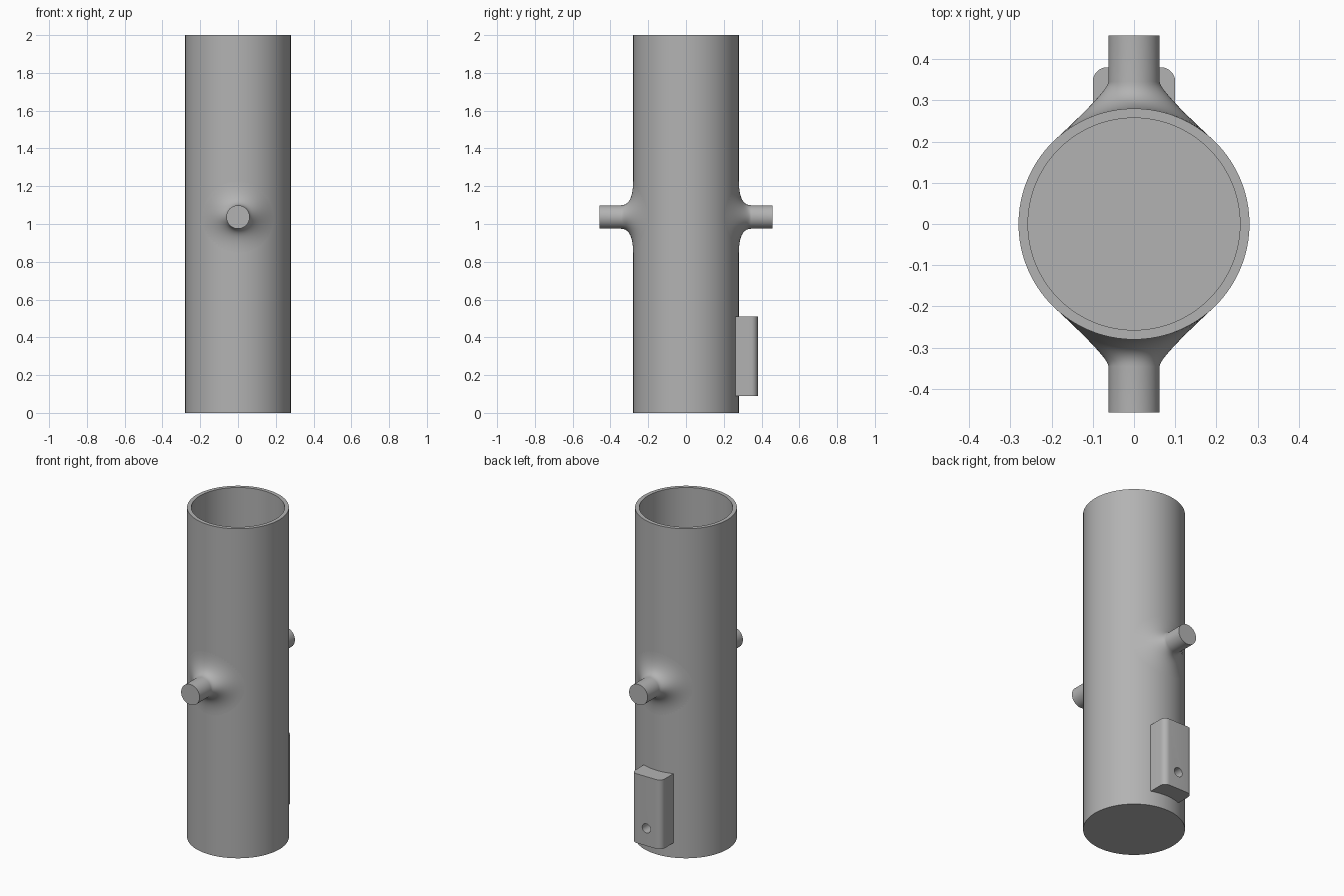
import bpy, bmesh, math
from mathutils import Vector, Matrix

if "Cube" in bpy.data.objects:
    bpy.data.objects.remove(bpy.data.objects["Cube"])

R_OUT, R_IN, FLOOR = 0.28, 0.257, 0.022   # tube radii and floor thickness
AXIS_Z = 1.037                            # trunnion height
R_PIN, R_FOOT = 0.062, 0.19               # trunnion and flare footprint radii
Y_NECK, Y_TIP = 0.345, 0.457              # flare end and trunnion end

grey = bpy.data.materials.new("grey metal")
grey.diffuse_color = (0.45, 0.45, 0.45, 1)
grey.use_nodes = True
grey.node_tree.nodes["Principled BSDF"].inputs["Base Color"].default_value = grey.diffuse_color


def finish(bm, name):
    """Turn a bmesh into a smooth object with sharp edges kept."""
    bmesh.ops.remove_doubles(bm, verts=bm.verts, dist=1e-6)
    bmesh.ops.recalc_face_normals(bm, faces=bm.faces)
    mesh = bpy.data.meshes.new(name)
    bm.to_mesh(mesh)
    bm.free()
    mesh.materials.append(grey)
    obj = bpy.data.objects.new(name, mesh)
    bpy.context.collection.objects.link(obj)
    smooth(mesh)
    return obj


def smooth(mesh):
    mesh.shade_smooth()
    mesh.set_sharp_from_angle(angle=math.radians(32))


def loft(bm, rings):
    """Skin closed rings of points; return the vertex rings."""
    loops = [[bm.verts.new(p) for p in ring] for ring in rings]
    for a, b in zip(loops, loops[1:]):
        n = len(a)
        for i in range(n):
            bm.faces.new((a[i], a[(i + 1) % n], b[(i + 1) % n], b[i]))
    return loops


def circle(r, z, n=128):
    return [(r * math.cos(2 * math.pi * i / n), r * math.sin(2 * math.pi * i / n), z)
            for i in range(n)]


# Open-topped tube with a closed floor
bm = bmesh.new()
loops = loft(bm, [circle(R_OUT, 0), circle(R_OUT, 2), circle(R_IN, 2), circle(R_IN, FLOOR)])
bm.faces.new(loops[0])
bm.faces.new(loops[-1])
finish(bm, "tube")


# Trunnions: a flare tangent to the tube wall and to the pin, then a straight pin
def trunnion(name, side):
    n, steps = 64, 14
    rings = [[] for _ in range(steps + 2)]
    for i in range(n):
        c, s = math.cos(2 * math.pi * i / n), math.sin(2 * math.pi * i / n)
        x0 = R_FOOT * c
        y0 = math.sqrt(R_OUT ** 2 - x0 ** 2)
        start = Vector((x0, y0, R_FOOT * s))
        end = Vector((R_PIN * c, Y_NECK, R_PIN * s))
        # Control point where the pin line meets the wall's tangent plane
        ctrl = Vector((end.x, (R_OUT ** 2 - x0 * end.x) / y0, end.z))
        for k in range(steps + 1):
            t = k / steps
            rings[k].append(start * (1 - t) ** 2 + ctrl * 2 * t * (1 - t) + end * t * t)
        rings[-1].append(Vector((end.x, Y_TIP, end.z)))
    rings = [[(p.x, side * p.y, p.z + AXIS_Z) for p in ring] for ring in rings]
    bm = bmesh.new()
    bm.faces.new(loft(bm, rings)[-1])
    obj = finish(bm, name)
    # Make sure the tip faces outward
    tip = max(obj.data.polygons, key=lambda f: len(f.vertices))
    if tip.normal.y * side < 0:
        obj.data.flip_normals()
        smooth(obj.data)


trunnion("front_trunnion", -1)
trunnion("back_trunnion", 1)

# Mounting block: inner side hugs the tube, outer corners rounded
W, Y_BACK, R_C = 0.1, 0.38, 0.035
half = math.asin(W / R_OUT)
outline = []
for i in range(17):
    a = -half + 2 * half * i / 16
    outline.append((R_OUT * math.sin(a), R_OUT * math.cos(a)))
for cx, a0 in ((W - R_C, 0), (R_C - W, math.pi / 2)):
    for i in range(9):
        a = a0 + math.pi / 2 * i / 8
        outline.append((cx + R_C * math.cos(a), Y_BACK - R_C + R_C * math.sin(a)))
bm = bmesh.new()
loops = loft(bm, [[(x, y, z) for x, y in outline] for z in (0.09, 0.51)])
for ring in loops:
    bm.faces.new(ring)
block = finish(bm, "mounting_block")

# Screw hole drilled through the block
bm = bmesh.new()
bmesh.ops.create_cone(bm, cap_ends=True, segments=32, radius1=0.028, radius2=0.028, depth=0.3,
                      matrix=Matrix.Translation((0, 0.38, 0.196)) @ Matrix.Rotation(math.pi / 2, 4, 'X'))
cutter = finish(bm, "hole_cutter")
cutter.hide_render = True
mod = block.modifiers.new("hole", 'BOOLEAN')
mod.object = cutter
mod.operation = 'DIFFERENCE'
mod.solver = 'EXACT'
bpy.context.view_layer.objects.active = block
bpy.ops.object.modifier_apply(modifier="hole")
bpy.data.objects.remove(cutter)
smooth(block.data)
